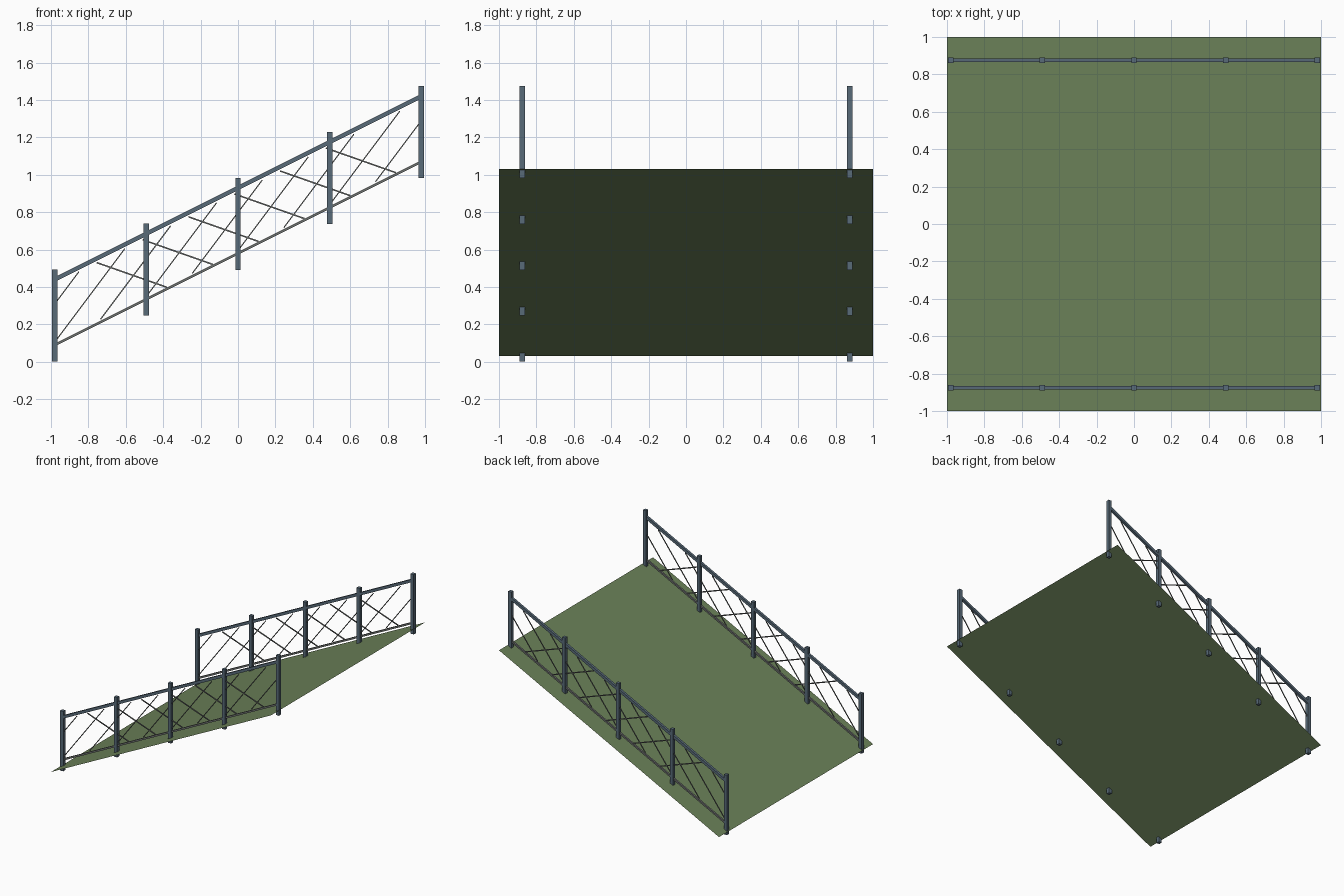
import bpy
import math
from mathutils import Vector

cube = bpy.data.objects.get("Cube")
if cube:
    bpy.data.objects.remove(cube, do_unlink=True)

SLOPE = 0.5
SIDE_Y = 0.875
END_X = 0.98
PITCH = END_X / 4


def make_material(name, colour):
    mat = bpy.data.materials.new(name)
    mat.use_nodes = True
    rgba = (*colour, 1.0)
    mat.diffuse_color = rgba
    mat.node_tree.nodes["Principled BSDF"].inputs["Base Color"].default_value = rgba
    return mat


GREEN = make_material("grass green", (0.15, 0.225, 0.10))
STEEL = make_material("blue grey steel", (0.098, 0.145, 0.19))
GREY = make_material("plain grey metal", (0.15, 0.16, 0.155))


def box(name, centre, size, mat, tilt=0.0):
    bpy.ops.mesh.primitive_cube_add(size=1, location=centre, rotation=(0, tilt, 0))
    obj = bpy.context.object
    obj.name = name
    obj.scale = size
    obj.data.materials.append(mat)
    return obj


def bar(name, start, end, y, depth, height, mat):
    """Straight bar between two (x, z) points."""
    a = Vector((start[0], y, start[1]))
    b = Vector((end[0], y, end[1]))
    d = b - a
    return box(name, (a + b) / 2, (d.length, depth, height), mat,
               -math.atan2(d.z, d.x))


def on_slope(x, height):
    return (x, height + SLOPE * x)


# Sloping ground sheet
bpy.ops.mesh.primitive_plane_add(size=2, location=(0, 0, 0.53))
ground = bpy.context.object
ground.name = "ramp_surface"
for v in ground.data.vertices:
    v.co.z = SLOPE * v.co.x
ground.data.materials.append(GREEN)

for side, y in (("right", -SIDE_Y), ("left", SIDE_Y)):
    far = "front" if y < 0 else "back"

    # Upright posts
    for i in range(5):
        x = (i - 2) * 2 * PITCH
        box(f"{far}_post_{i + 1}", (x, y, 0.738 + SLOPE * x),
            (0.028, 0.028, 0.492), STEEL)

    # Handrail and lower rail
    bar(f"{far}_handrail", on_slope(-END_X, 0.93), on_slope(END_X, 0.93),
        y, 0.02, 0.022, STEEL)
    bar(f"{far}_lower_rail", on_slope(-END_X, 0.58), on_slope(END_X, 0.58),
        y, 0.014, 0.014, GREY)

    # Steep lattice wires, cut off at the end posts
    for k in range(-1, 8):
        x0 = -END_X + k * PITCH
        z0 = 0.595 + SLOPE * x0
        rise = 0.5 / 0.375
        xa, xb = max(x0, -END_X), min(x0 + 0.375, END_X)
        bar(f"{far}_steep_wire_{k + 2}", (xa, z0 + rise * (xa - x0)),
            (xb, z0 + rise * (xb - x0)), y, 0.006, 0.006, GREY)

    # Shallow crossing wires
    for k in range(6):
        x0 = -0.755 + k * PITCH
        z0 = 0.908 + SLOPE * x0
        bar(f"{far}_shallow_wire_{k + 1}", (x0, z0), (x0 + 0.375, z0 - 0.132),
            y, 0.006, 0.008, GREY)
